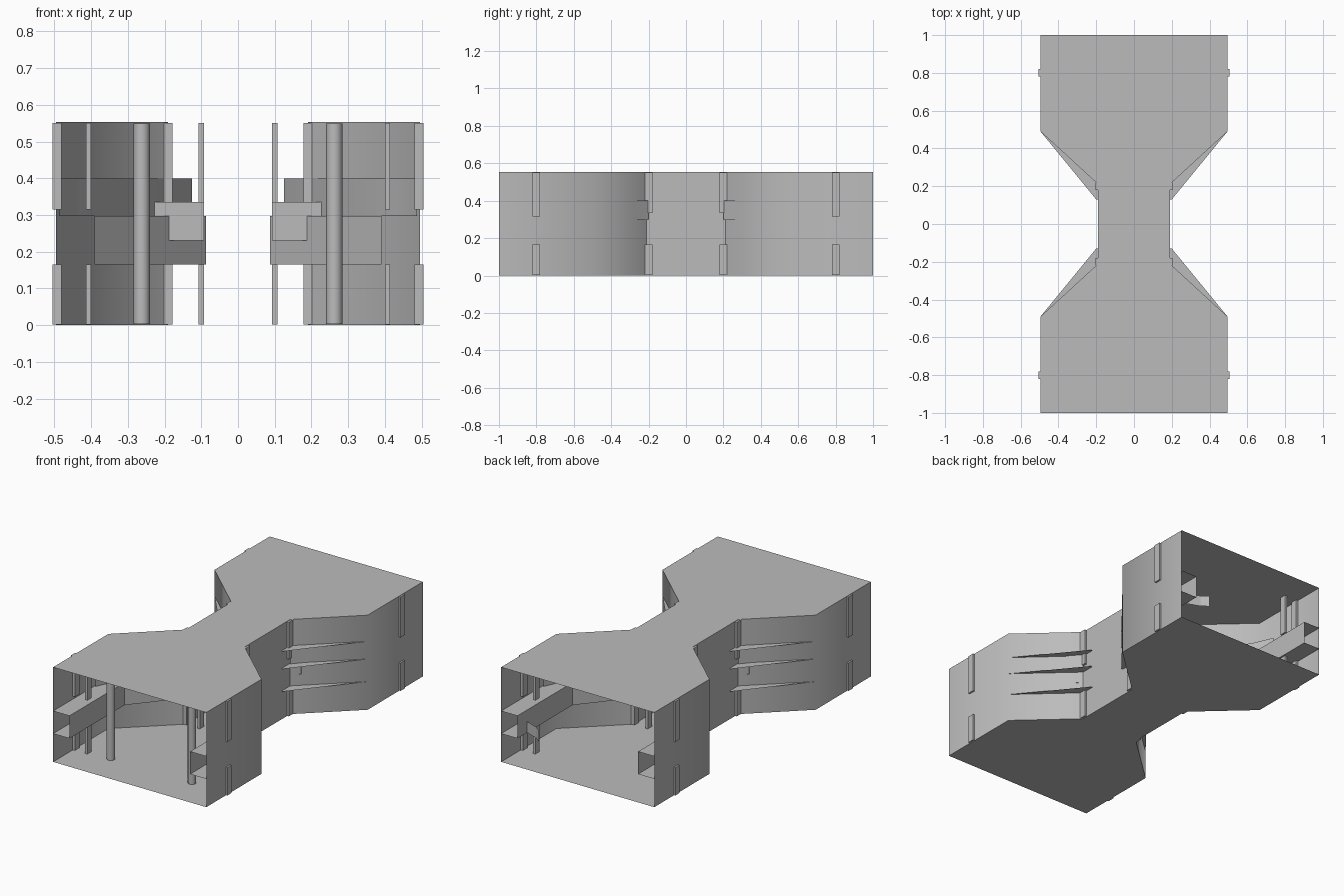
import bpy, bmesh
from mathutils import Vector

cube = bpy.data.objects.get("Cube")
if cube:
    bpy.data.objects.remove(cube, do_unlink=True)

grey = bpy.data.materials.new("plain grey")
grey.use_nodes = True
grey.diffuse_color = (0.5, 0.5, 0.5, 1)
grey.node_tree.nodes["Principled BSDF"].inputs["Base Color"].default_value = (0.5, 0.5, 0.5, 1)

H = 0.553


def finish(name, bm, mirror=(False, False), smooth=False):
    """Turn a bmesh into an object, optionally mirrored in x and y."""
    mesh = bpy.data.meshes.new(name)
    for f in bm.faces:
        f.smooth = smooth
    bm.to_mesh(mesh)
    bm.free()
    mesh.materials.append(grey)
    obj = bpy.data.objects.new(name, mesh)
    bpy.context.collection.objects.link(obj)
    if any(mirror):
        mod = obj.modifiers.new("Mirror", "MIRROR")
        mod.use_axis = (mirror[0], mirror[1], False)
        mod.use_mirror_merge = False
    return obj


def strip(bm, path, z0, z1):
    """Upright sheet along a plan path."""
    low = [bm.verts.new((x, y, z0)) for x, y in path]
    top = [bm.verts.new((x, y, z1)) for x, y in path]
    for i in range(len(path) - 1):
        bm.faces.new((low[i], low[i + 1], top[i + 1], top[i]))


def plate(bm, outline, z):
    """Level sheet with a plan outline."""
    bm.faces.new([bm.verts.new((x, y, z)) for x, y in outline])


def box(bm, x0, x1, y0, y1, z0, z1):
    made = bmesh.ops.create_cube(bm, size=1)["verts"]
    for v in made:
        v.co = Vector(((x0 + x1) / 2 + v.co.x * (x1 - x0),
                       (y0 + y1) / 2 + v.co.y * (y1 - y0),
                       (z0 + z1) / 2 + v.co.z * (z1 - z0)))


BOTH = (True, True)
wide, bend, waist = (0.495, -1), (0.495, -0.49), (0.19, -0.21)

# floor and roof, hourglass sheets
side = [wide, bend, waist] + [(x, -y) for x, y in (waist, bend, wide)]
outline = side + [(-x, y) for x, y in reversed(side)]
for name, z, order in (("floor", 0, -1), ("roof", H, 1)):
    bm = bmesh.new()
    plate(bm, outline[::order], z)
    finish(name, bm)

# outer walls: flared ends and straight waist
bm = bmesh.new()
strip(bm, [wide, bend, waist], 0, H)
finish("flared_wall", bm, BOTH, True)
bm = bmesh.new()
strip(bm, [waist, (0.19, 0.21)], 0, H)
finish("waist_wall", bm, (True, False))

# lower tray: inner face with shelves that poke through the sloping wall
fin = [bend, (0.2, -0.13), (0.19, -0.13), (0.19, 0)]
inner = [(0.39, -1), (0.39, -0.49), (0.087, -0.13), (0.087, 0)]
bm = bmesh.new()
strip(bm, inner[::-1], 0.165, 0.297)
for z in (0.165, 0.297):
    plate(bm, [wide] + fin + inner[::-1], z)
finish("lower_tray", bm, BOTH)

# upper tray: narrower duct with an angled front
inner = [(0.487, -0.62), (0.43, -0.49), (0.125, -0.13), (0.125, 0)]
bm = bmesh.new()
strip(bm, inner[::-1], 0.297, 0.4)
plate(bm, fin + inner[::-1], 0.4)
finish("upper_tray", bm, BOTH, True)

# short outer cover beside the waist
bm = bmesh.new()
strip(bm, [(0.262, -0.27), (0.2, -0.2)], 0.3, 0.4)
finish("duct_cover", bm, BOTH)

# waist tray box
bm = bmesh.new()
strip(bm, [(0.092, 0), (0.092, -0.25), (0.235, -0.25)], 0.23, 0.335)
for z in (0.23, 0.335):
    plate(bm, [(0.092, 0), (0.092, -0.25), (0.235, -0.25), (0.19, -0.21), (0.19, 0)], z)
finish("waist_tray", bm, BOTH)

# clamp legs around the trays, upper and lower
for name, y, legs, gap in (("end_clamp", -0.8, ((0.48, 0.505), (0.4, 0.414)), 0.315),
                           ("waist_clamp", -0.2, ((0.178, 0.203), (0.093, 0.108)), 0.335)):
    bm = bmesh.new()
    for x0, x1 in legs:
        box(bm, x0, x1, y - 0.02, y + 0.02, 0.002, 0.165)
        box(bm, x0, x1, y - 0.02, y + 0.02, gap, H - 0.002)
    finish(name, bm, BOTH)

# two round posts near the front
bm = bmesh.new()
made = bmesh.ops.create_cone(bm, cap_ends=True, segments=24, radius1=0.022,
                             radius2=0.022, depth=H - 0.008)["verts"]
bmesh.ops.translate(bm, verts=made, vec=(0.262, -0.8, H / 2))
post = finish("front_post", bm, (True, False))
bpy.context.view_layer.objects.active = post
post.select_set(True)
bpy.ops.object.shade_smooth_by_angle()

# small bent flap on one rear tray
bm = bmesh.new()
strip(bm, [(0.39, 0.91), (0.31, 0.94), (0.27, 0.97)], 0.165, 0.23)
finish("rear_flap", bm)
